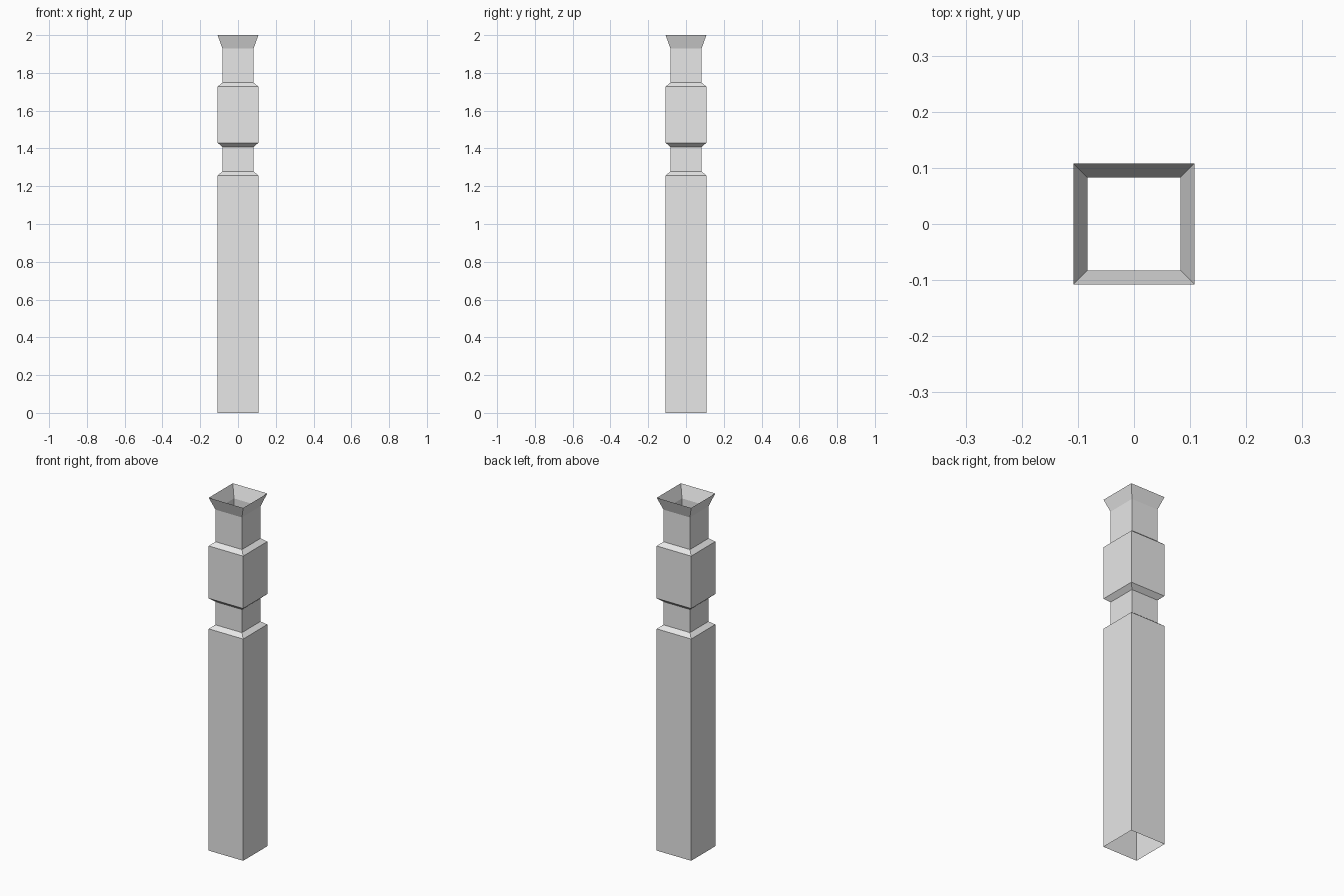
import bpy
import bmesh

cube = bpy.data.objects.get("Cube")
if cube:
    bpy.data.objects.remove(cube, do_unlink=True)

# Single plain grey
grey = bpy.data.materials.new("plain_grey")
grey.use_nodes = True
colour = (0.8, 0.8, 0.8, 1)
grey.diffuse_color = colour
grey.node_tree.nodes["Principled BSDF"].inputs["Base Color"].default_value = colour

WIDE, NECK = 0.108, 0.083
CORNERS = [(-1, -1), (1, -1), (1, 1), (-1, 1)]

# Half width and height of each square ring, from the foot to the flared rim
profile = [
    (WIDE, 0), (WIDE, 1.257),        # shaft
    (NECK, 1.277), (NECK, 1.408),    # lower neck
    (WIDE, 1.43), (WIDE, 1.727),     # block
    (NECK, 1.748), (NECK, 1.93),     # upper neck
    (WIDE, 2.0),                     # flared rim
]


def square_tube(name, rings):
    """Skin stacked square rings into a thin tube, open at both ends."""
    bm = bmesh.new()
    loops = [[bm.verts.new((x * r, y * r, z)) for x, y in CORNERS] for r, z in rings]
    for low, high in zip(loops, loops[1:]):
        for i in range(4):
            j = (i + 1) % 4
            bm.faces.new((low[i], low[j], high[j], high[i]))
    mesh = bpy.data.meshes.new(name)
    bm.to_mesh(mesh)
    bm.free()
    mesh.materials.append(grey)
    obj = bpy.data.objects.new(name, mesh)
    bpy.context.collection.objects.link(obj)
    return obj


# Hollow square post
square_tube("post", profile)
